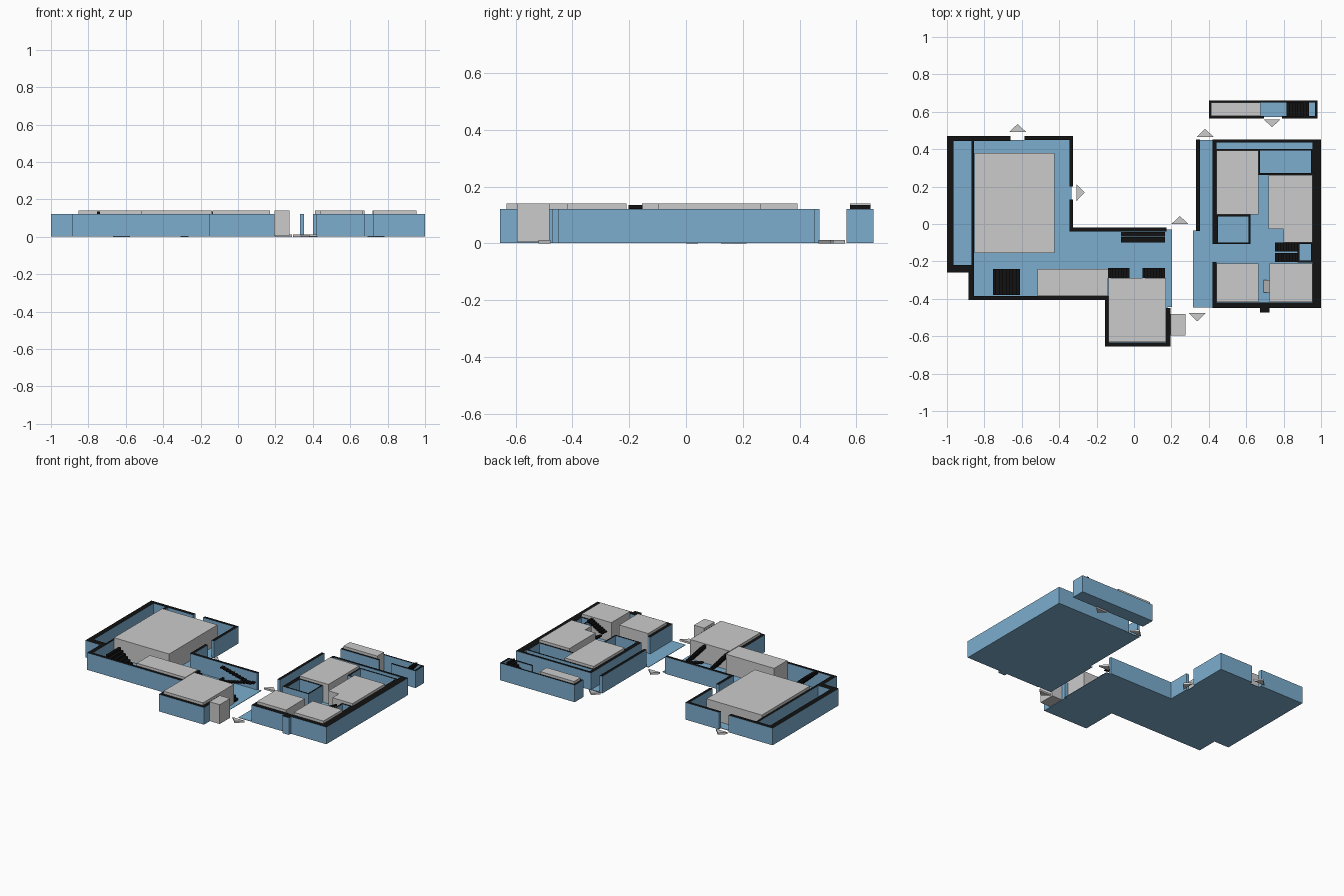
import bpy, bmesh


def material(name, colour):
    m = bpy.data.materials.new(name)
    m.diffuse_color = (*colour, 1)
    return m


BLUE = material("blue", (0.20, 0.42, 0.62))
BLACK = material("black", (0.006, 0.006, 0.006))
WALL_BASE, WALL_TOP, ROOF = 0.002, 0.122, 0.14


def prism(bm, points, z0, z1):
    """Extrude a flat outline between two heights."""
    face = bm.faces.new([bm.verts.new((x, y, z0)) for x, y in points])
    out = bmesh.ops.extrude_face_region(bm, geom=[face])["geom"]
    for v in out:
        if isinstance(v, bmesh.types.BMVert):
            v.co.z = z1


def rect(x0, y0, x1, y1):
    return [(x0, y0), (x1, y0), (x1, y1), (x0, y1)]


def finish(bm, name, mats=(), black_top=False):
    bmesh.ops.recalc_face_normals(bm, faces=bm.faces)
    bm.normal_update()
    if black_top:
        for f in bm.faces:
            f.material_index = 1 if f.normal.z > 0.5 else 0
    me = bpy.data.meshes.new(name)
    bm.to_mesh(me)
    bm.free()
    for m in mats:
        me.materials.append(m)
    ob = bpy.data.objects.new(name, me)
    bpy.context.collection.objects.link(ob)
    return ob


def solid(name, outlines, z0, z1, mats=(), black_top=False):
    bm = bmesh.new()
    for pts in outlines:
        prism(bm, pts, z0, z1)
    return finish(bm, name, mats, black_top)


def walls(name, boxes):
    solid(name, [rect(*b) for b in boxes], WALL_BASE, WALL_TOP, (BLUE, BLACK), True)


def room(x0, y0, x1, y1, t=0.009):
    """Four thin walls around a rectangle."""
    return [(x0, y0, x1, y0 + t), (x0, y1 - t, x1, y1),
            (x0, y0 + t, x0 + t, y1 - t), (x1 - t, y0 + t, x1, y1 - t)]


def stairs(name, x_low, x_high, y0, y1, z0=0.005, z1=0.135, n=8):
    """Open flight of overlapping treads climbing along x."""
    bm = bmesh.new()
    dx, dz = (x_high - x_low) / n, (z1 - z0) / n
    for i in range(n):
        a, b = sorted((x_low + i * dx, x_low + (i + 1) * dx))
        top = z0 + (i + 1) * dz
        prism(bm, rect(a, y0, b, y1), max(z0, top - 1.4 * dz), top)
    finish(bm, name, (BLACK,))


# Floors
solid("left_floor", [[(-0.99, 0.45), (-0.335, 0.45), (-0.335, -0.03), (0.203, -0.03),
                      (0.203, -0.445), (0.18, -0.445), (0.18, -0.64), (-0.14, -0.64),
                      (-0.14, -0.39), (-0.875, -0.39), (-0.875, -0.25), (-0.99, -0.25)]],
      WALL_BASE, 0.005, (BLUE,))
solid("right_floor", [[(0.315, -0.446), (0.99, -0.446), (0.99, 0.448), (0.34, 0.448),
                       (0.34, -0.035), (0.315, -0.035)]], WALL_BASE, 0.005, (BLUE,))
solid("annex_floor", [rect(0.405, 0.572, 0.975, 0.655)], WALL_BASE, 0.005, (BLUE,))

# Left building walls, with door gaps
walls("left_walls", [
    (-1, -0.26, -0.965, 0.47), (-0.965, 0.445, -0.66, 0.47), (-0.585, 0.45, -0.345, 0.47),
    (-0.345, 0.2, -0.325, 0.47), (-0.345, -0.04, -0.325, 0.13), (-0.325, -0.04, 0.175, -0.02),
    (-0.965, -0.26, -0.885, -0.22), (-0.87, -0.22, -0.855, 0.445),
    (-0.885, -0.385, -0.855, -0.22), (-0.885, -0.405, -0.13, -0.385),
    (-0.155, -0.655, -0.135, -0.405), (-0.135, -0.655, 0.195, -0.633),
    (0.172, -0.633, 0.195, -0.448)])

# Right building outer and corridor walls
walls("right_walls", [
    (0.332, -0.038, 0.352, 0.452), (0.42, 0.435, 0.955, 0.452), (0.955, -0.45, 1, 0.452),
    (0.44, -0.45, 0.955, -0.42), (0.42, -0.107, 0.44, 0.435), (0.42, -0.45, 0.44, -0.203),
    (0.675, -0.472, 0.725, -0.45)])

# Right building thin partitions
walls("right_partitions",
      [(0.44, 0.393, 0.665, 0.402)] + room(0.665, 0.263, 0.955, 0.402)
      + room(0.44, -0.107, 0.622, 0.05) + room(0.875, -0.205, 0.955, -0.098))

# Narrow annex at the back with a door gap
walls("annex_walls", [
    (0.4, 0.565, 0.412, 0.66), (0.412, 0.65, 0.97, 0.66), (0.967, 0.565, 0.98, 0.66),
    (0.412, 0.565, 0.695, 0.577), (0.79, 0.565, 0.967, 0.577)])

# Solid grey blocks
blocks = {
    "hall_block": rect(-0.853, -0.155, -0.425, 0.38),
    "counter_block": rect(-0.515, -0.385, -0.14, -0.24),
    "front_room_block": rect(-0.135, -0.632, 0.172, -0.29),
    "outside_block": rect(0.195, -0.595, 0.275, -0.48),
    "upper_west_block": rect(0.44, 0.05, 0.665, 0.393),
    "upper_east_block": [(0.72, -0.027), (0.8, -0.027), (0.8, -0.098), (0.955, -0.098),
                         (0.955, 0.262), (0.72, 0.262)],
    "lower_west_block": rect(0.44, -0.418, 0.665, -0.21),
    "lower_east_block": rect(0.725, -0.418, 0.955, -0.21),
    "annex_block": rect(0.412, 0.577, 0.675, 0.65),
}
for name, pts in blocks.items():
    solid(name, [pts], 0.005, ROOF)

# Staircases
stairs("west_stairs", -0.61, -0.755, -0.38, -0.24)
stairs("centre_stairs_lower", -0.07, 0.165, -0.068, -0.042, 0.005, 0.06, 10)
stairs("centre_stairs_upper", 0.165, -0.07, -0.098, -0.07, 0.06, 0.122, 10)
stairs("front_stairs_west", -0.025, -0.14, -0.288, -0.235)
stairs("front_stairs_east", 0.165, 0.045, -0.288, -0.235)
stairs("east_stairs_lower", 0.875, 0.755, -0.148, -0.1, 0.005, 0.07)
stairs("east_stairs_upper", 0.755, 0.875, -0.202, -0.154, 0.07, 0.135)
stairs("annex_stairs", 0.815, 0.935, 0.577, 0.65)

# Small ramp between the lower blocks
ramp = solid("small_ramp", [rect(0.693, -0.365, 0.725, -0.3)], 0.005, 0.06)
for v in ramp.data.vertices:
    if v.co.z > 0.05 and v.co.x < 0.7:
        v.co.z = 0.008

# Entrance arrows: centre of base and pointing direction
for i, (x, y, dx, dy) in enumerate([
        (-0.622, 0.492, 0, 1), (-0.307, 0.168, 1, 0), (0.245, 0, 0, 1),
        (0.38, 0.466, 0, 1), (0.338, -0.477, 0, -1), (0.738, 0.56, 0, -1)]):
    h, l = 0.045, 0.043
    pts = [(x - dy * h, y + dx * h), (x + dy * h, y - dx * h), (x + dx * l, y + dy * l)]
    solid(f"entrance_arrow_{i + 1}", [pts], 0, 0.013)
